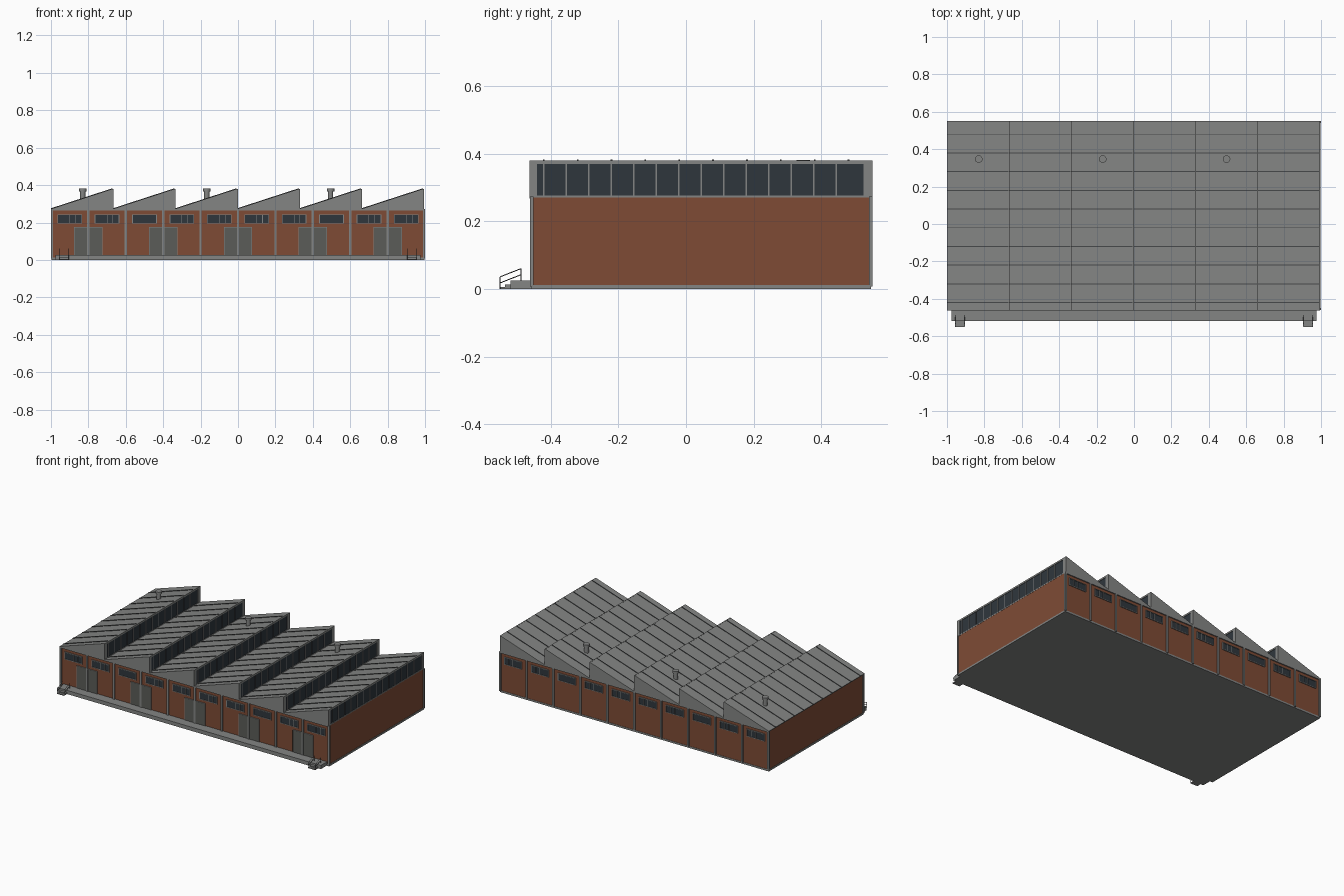
import bpy, bmesh, math
from mathutils import Matrix, Vector

if "Cube" in bpy.data.objects:
    bpy.data.objects.remove(bpy.data.objects["Cube"])


def material(name, col):
    m = bpy.data.materials.new(name)
    m.diffuse_color = (*col, 1)
    m.use_nodes = True
    m.node_tree.nodes["Principled BSDF"].inputs["Base Color"].default_value = m.diffuse_color
    return m


GREY = material("concrete grey", (0.23, 0.235, 0.23))
BRICK = material("red brick", (0.21, 0.071, 0.036))
GLASS = material("dark glass", (0.028, 0.037, 0.046))
DOOR = material("door grey", (0.105, 0.108, 0.098))
SEAM = material("seam grey", (0.06, 0.064, 0.066))


def finish(name, bm, mat):
    bmesh.ops.recalc_face_normals(bm, faces=bm.faces)
    me = bpy.data.meshes.new(name)
    bm.to_mesh(me)
    bm.free()
    me.materials.append(mat)
    ob = bpy.data.objects.new(name, me)
    bpy.context.collection.objects.link(ob)
    return ob


def boxes(name, mat, items):
    """One object from boxes given as (x0, x1, y0, y1, z0, z1)."""
    bm = bmesh.new()
    for x0, x1, y0, y1, z0, z1 in items:
        mid = Vector(((x0 + x1) / 2, (y0 + y1) / 2, (z0 + z1) / 2))
        size = Matrix.Diagonal((x1 - x0, y1 - y0, z1 - z0, 1))
        bmesh.ops.create_cube(bm, size=1, matrix=Matrix.Translation(mid) @ size)
    return finish(name, bm, mat)


def prisms(name, mat, items):
    """Profiles in XZ stretched along Y: (points, y0, y1)."""
    bm = bmesh.new()
    for pts, y0, y1 in items:
        a = [bm.verts.new((x, y0, z)) for x, z in pts]
        b = [bm.verts.new((x, y1, z)) for x, z in pts]
        bm.faces.new(a)
        bm.faces.new(b[::-1])
        for i in range(len(pts)):
            j = (i + 1) % len(pts)
            bm.faces.new((a[i], b[i], b[j], a[j]))
    return finish(name, bm, mat)


def rods(name, mat, segs, r):
    """Thin square bars between point pairs."""
    bm = bmesh.new()
    for a, b in segs:
        a, b = Vector(a), Vector(b)
        d = b - a
        rot = d.to_track_quat('Z', 'Y').to_matrix().to_4x4()
        bmesh.ops.create_cone(bm, cap_ends=True, segments=4, radius1=r, radius2=r,
                              depth=d.length, matrix=Matrix.Translation((a + b) / 2) @ rot)
    return finish(name, bm, mat)


YF, YB = -0.453, 0.544      # wall faces
EAVE, PEAK = 0.27, 0.38
STEP = 0.332                # sawtooth spacing

# Brick hall and plinth
boxes("brick_walls", BRICK, [(-0.994, 0.994, YF, YB, 0.01, EAVE)])
boxes("plinth", GREY, [(-0.997, 0.997, YF - 0.004, YB + 0.002, 0, 0.012)])

# Pilasters and eaves beams on the long sides
posts, beams = [], []
for y0, y1 in ((YF - 0.008, YF + 0.003), (YB - 0.003, YB + 0.007)):
    for i in range(11):
        x = max(-0.994, min(0.994, -1 + 0.2 * i))
        posts.append((x - 0.006, x + 0.006, y0, y1, 0.008, EAVE))
    beams.append((-1, 1, y0, y1, EAVE - 0.006, EAVE + 0.003))
boxes("pilasters", GREY, posts)
boxes("eaves_beams", GREY, beams)

# Strip windows in every bay, front and back
panes, frames = [], []
for side, y in ((-1, YF), (1, YB)):
    for i in range(10):
        x, w, z0, z1 = -0.9 + 0.2 * i, 0.062, 0.198, 0.24
        near, far = sorted((y - side * 0.002, y + side * 0.003))
        panes.append((x - w, x + w, near, far, z0, z1))
        n, f = sorted((y - side * 0.002, y + side * 0.006))
        t = 0.004
        frames += [(x - w - t, x + w + t, n, f, z1, z1 + t),
                   (x - w - t, x + w + t, n, f, z0 - t, z0),
                   (x - w - t, x - w, n, f, z0, z1),
                   (x + w, x + w + t, n, f, z0, z1)]
        if i % 5 != 2:
            for mx in (0, w / 2):
                frames.append((x + mx - 0.0015, x + mx + 0.0015, n, f, z0, z1))
boxes("window_panes", GLASS, panes)
boxes("window_frames", GREY, frames)

# Double loading doors either side of every second pilaster
leaves, trims = [], []
for i in range(5):
    x = -0.8 + 0.4 * i
    for s in (-1, 1):
        a, b = sorted((x + s * 0.006, x + s * 0.073))
        leaves.append((a, b, YF - 0.004, YF + 0.002, 0.025, 0.172))
        a, b = sorted((x + s * 0.073, x + s * 0.076))
        trims.append((a, b, YF - 0.006, YF + 0.002, 0.025, 0.175))
    trims.append((x - 0.076, x + 0.076, YF - 0.006, YF + 0.002, 0.172, 0.175))
boxes("doors", DOOR, leaves)
boxes("door_frames", GREY, trims)

# Sawtooth roof with a glazed vertical side on each tooth
teeth, ribs, glass, bars = [], [], [], []
Y0, Y1 = YF - 0.01, YB + 0.007
for i in range(6):
    x0 = -1 + STEP * i
    x1 = x0 + STEP
    xe = x1 - 0.003
    teeth.append(([(x0, EAVE - 0.002), (xe, EAVE - 0.002), (xe, PEAK), (x0, EAVE + 0.003)], Y0, Y1))
    for k in range(10):
        y = -0.42 + 0.1 * k
        ribs.append(([(x0, EAVE + 0.002), (xe, PEAK - 0.001), (xe, PEAK + 0.003), (x0, EAVE + 0.006)],
                     y - 0.0025, y + 0.0025))
    glass.append((xe - 0.002, x1, -0.44, 0.525, 0.276, 0.369))
    fx = x1 + 0.003
    bars += [(xe - 0.001, fx, Y0, Y1, 0.369, PEAK), (xe - 0.001, fx, Y0, Y1, EAVE, 0.276),
             (xe - 0.001, fx, Y0, -0.44, 0.276, 0.369), (xe - 0.001, fx, 0.525, Y1, 0.276, 0.369)]
    for k in range(1, 15):
        y = -0.487 + 0.0665 * k
        if y > -0.435:
            bars.append((xe - 0.001, fx, y - 0.002, y + 0.002, 0.276, 0.369))
prisms("sawtooth_roof", GREY, teeth)
prisms("roof_seams", SEAM, ribs)
boxes("skylight_glass", GLASS, glass)
boxes("skylight_bars", GREY, bars)

# Roof vents with a wider cap
bm = bmesh.new()
for x in (-0.83, -0.167, 0.495):
    for r, z0, z1 in ((0.014, 0.31, 0.37), (0.02, 0.366, 0.381)):
        bmesh.ops.create_cone(bm, cap_ends=True, segments=20, radius1=r, radius2=r, depth=z1 - z0,
                              matrix=Matrix.Translation((x, 0.347, (z0 + z1) / 2)))
finish("roof_vents", bm, GREY)
bpy.context.view_layer.objects.active = bpy.data.objects["roof_vents"]
bpy.data.objects["roof_vents"].select_set(True)
bpy.ops.object.shade_smooth_by_angle()

# Loading platform, end steps and handrails
boxes("loading_platform", GREY, [(-0.977, 0.977, -0.518, YF, 0, 0.025)])
steps, rails = [], []
for s in (-1, 1):
    a, b = sorted((s * 0.905, s * 0.957))
    steps += [(a, b, -0.535, -0.515, 0, 0.013), (a, b, -0.55, -0.534, 0, 0.006)]
    for x in (a + 0.001, b - 0.001):
        rails += [((x, -0.549, 0), (x, -0.549, 0.036)), ((x, -0.488, 0.024), (x, -0.488, 0.06)),
                  ((x, -0.549, 0.036), (x, -0.488, 0.06)), ((x, -0.549, 0.018), (x, -0.488, 0.042))]
boxes("steps", GREY, steps)
rods("handrails", SEAM, rails, 0.0014)
